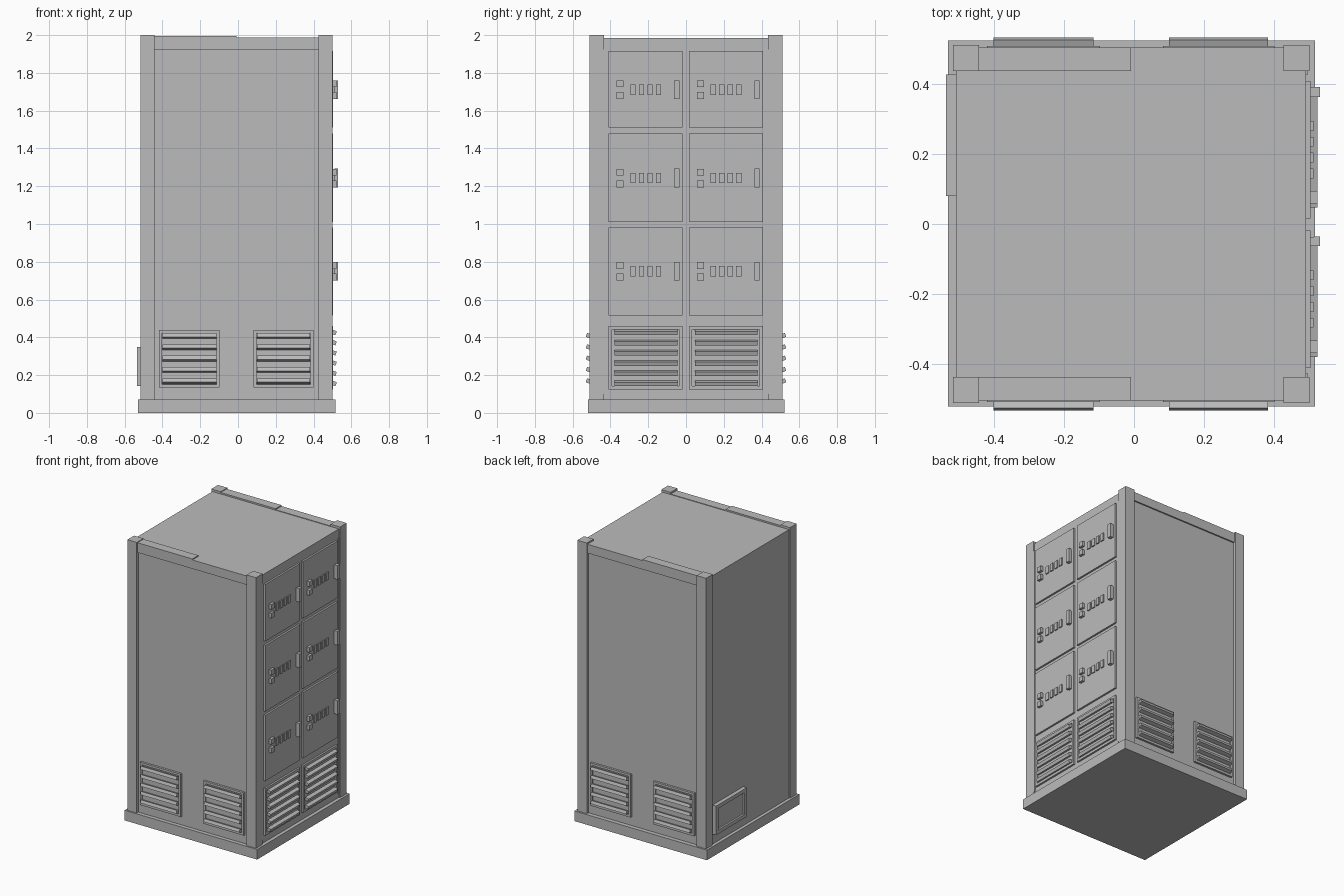
import bpy, bmesh, math
from mathutils import Matrix, Vector

if "Cube" in bpy.data.objects:
    bpy.data.objects.remove(bpy.data.objects["Cube"])

grey = bpy.data.materials.new("plain_grey")
grey.diffuse_color = (0.5, 0.5, 0.5, 1)
grey.use_nodes = True
grey.node_tree.nodes["Principled BSDF"].inputs["Base Color"].default_value = grey.diffuse_color


def add_box(bm, lo, hi, tilt=0.0, axis='X'):
    """Add a box between two corners, optionally tilted about its centre."""
    lo, hi = Vector(lo), Vector(hi)
    m = Matrix.Translation((lo + hi) / 2) @ Matrix.Rotation(tilt, 4, axis)
    bmesh.ops.create_cube(bm, size=1, matrix=m @ Matrix.Diagonal((*(hi - lo), 1)))


def make(name, boxes):
    bm = bmesh.new()
    for b in boxes:
        add_box(bm, *b)
    me = bpy.data.meshes.new(name)
    bm.to_mesh(me)
    bm.free()
    me.materials.append(grey)
    ob = bpy.data.objects.new(name, me)
    bpy.context.collection.objects.link(ob)
    return ob


def rim(a0, a1, z0, z1, w):
    """Four strips (a0, a1, z0, z1) forming a rectangular frame."""
    return [(a0, a1, z0, z0 + w), (a0, a1, z1 - w, z1),
            (a0, a0 + w, z0 + w, z1 - w), (a1 - w, a1, z0 + w, z1 - w)]


# Base plate and cabinet body
make("base_plate", [((-0.53, -0.52, 0), (0.515, 0.522, 0.072))])
make("cabinet_body", [((-0.507, -0.492, 0.07), (0.49, 0.492, 1.984))])

# Corner posts
make("corner_posts", [((x0, y0, 0.07), (x0 + 0.074, y0 + 0.075, 2.0))
                      for x0 in (-0.515, 0.425) for y0 in (-0.51, 0.435)])

# Top beams along front and back, left half slightly taller
beams = []
for y0 in (-0.502, 0.435):
    beams.append(((-0.442, y0, 1.925), (-0.008, y0 + 0.067, 1.995)))
    beams.append(((-0.008, y0, 1.925), (0.427, y0 + 0.067, 1.988)))
make("top_beams", beams)

# Slim trim strips beside the posts on the door side
make("door_side_trim", [((0.485, y0, 0.1), (0.495, y0 + 0.01, 1.925))
                        for y0 in (-0.435, 0.425)])

# Louvred vents on front and back
for side, label in ((-1, "front"), (1, "back")):
    for x0, x1, part in ((-0.40, -0.115, "left"), (0.10, 0.382, "right")):
        def plate(a0, a1, z0, z1, d0, d1):
            ys = sorted((side * d0, side * d1))
            return ((a0, ys[0], z0), (a1, ys[1], z1))
        f0, f1 = x0 - 0.018, x1 + 0.018
        boxes = [plate(f0, f1, 0.135, 0.44, 0.485, 0.499)]
        boxes += [plate(*r, 0.485, 0.507) for r in rim(f0, f1, 0.135, 0.44, 0.016)]
        for i in range(5):
            z = 0.168 + 0.06 * i
            boxes.append((*plate(x0, x1, z - 0.011, z + 0.011, 0.500, 0.528),
                          side * math.radians(20), 'X'))
        make(f"{label}_vent_{part}", boxes)

# Louvred vents below the doors
for y0, part in ((-0.41, "near"), (0.015, "far")):
    y1 = y0 + 0.392
    boxes = [((0.48, y0, 0.125), (0.494, y1, 0.46))]
    boxes += [((0.48, a0, z0), (0.503, a1, z1))
              for a0, a1, z0, z1 in rim(y0, y1, 0.125, 0.46, 0.018)]
    for i in range(6):
        z = 0.156 + 0.054 * i
        boxes.append(((0.495, y0 + 0.032, z - 0.011), (0.52, y1 - 0.028, z + 0.011),
                      math.radians(20), 'Y'))
    make(f"door_side_vent_{part}", boxes)

# Six locker doors with buttons, slots and handle
rows = ((0.515, 0.982, 0.75), (1.01, 1.48, 1.243), (1.51, 1.915, 1.711))
for r, (z0, z1, zc) in enumerate(rows):
    for c, y0 in enumerate((-0.41, 0.015)):
        tag = f"{r + 1}_{c + 1}"
        make(f"door_{tag}", [((0.48, y0, z0), (0.503, y0 + 0.392, z1))])
        # two square buttons
        make(f"door_buttons_{tag}",
             [((0.50, y0 + 0.043, zc + s - 0.018), (0.522, y0 + 0.079, zc + s + 0.018))
              for s in (-0.031, 0.031)])
        # row of four small indicator plates
        make(f"door_slots_{tag}",
             [((0.50, y0 + 0.115 + 0.045 * i, zc - 0.027),
               (0.511, y0 + 0.143 + 0.045 * i, zc + 0.027)) for i in range(4)])
        # handle with mounting foot
        make(f"door_handle_{tag}",
             [((0.50, y0 + 0.347, zc - 0.048), (0.515, y0 + 0.373, zc + 0.048)),
              ((0.512, y0 + 0.347, zc - 0.05), (0.53, y0 + 0.375, zc + 0.05))])

# Framed plate low on the left face
side_plate = [((-0.522, 0.08, 0.143), (-0.50, 0.425, 0.35))]
side_plate += [((-0.535, a0, z0), (-0.50, a1, z1))
               for a0, a1, z0, z1 in rim(0.08, 0.425, 0.143, 0.35, 0.026)]
make("left_side_plate", side_plate)
